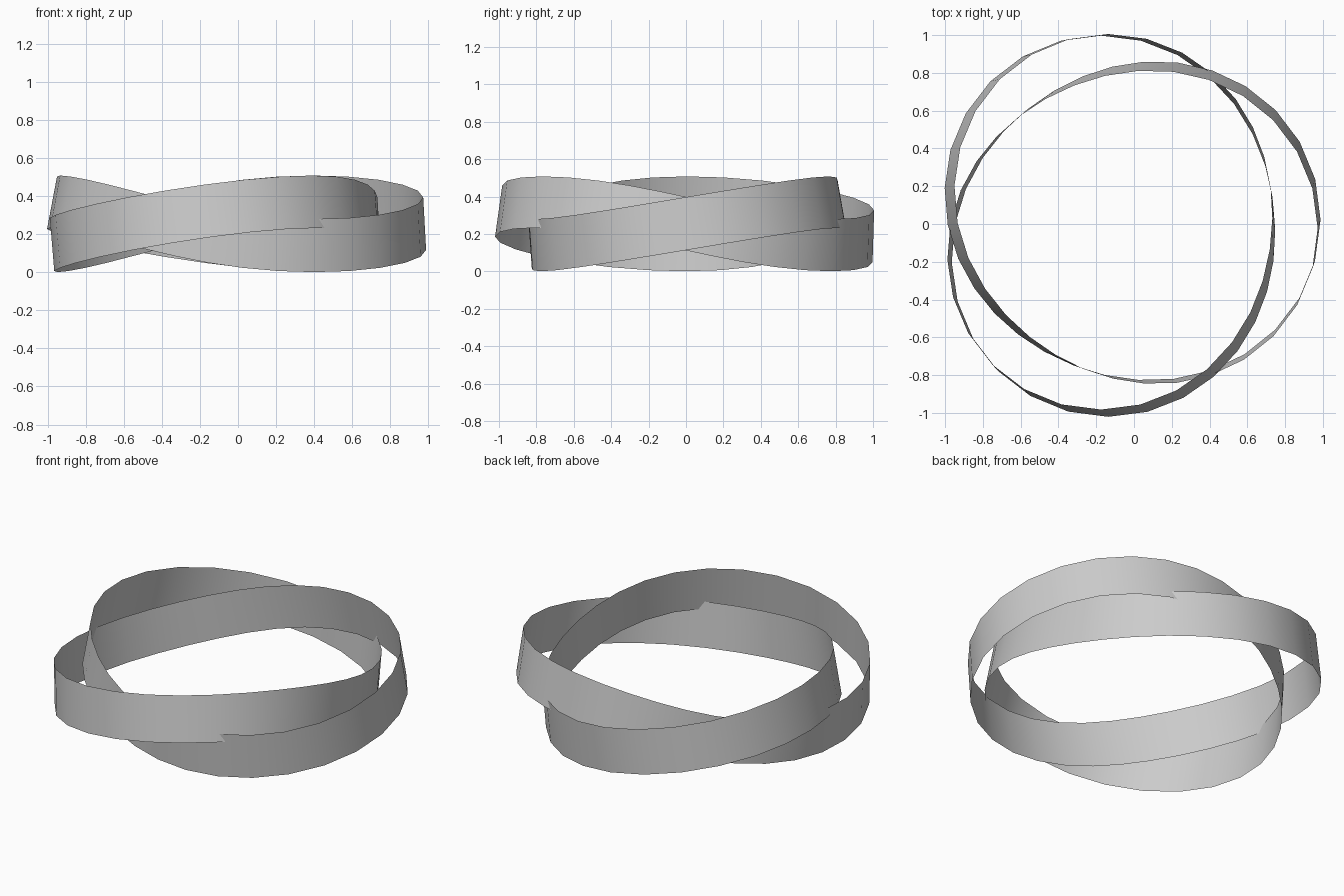
import bpy, bmesh
from math import cos, sin, pi
from mathutils import Vector

if "Cube" in bpy.data.objects:
    bpy.data.objects.remove(bpy.data.objects["Cube"])

STEPS = 60        # segments over the two full turns
WIDTH = 0.28      # ribbon width
CENTRE = Vector((-0.05, 0, 0.255))


def path(t):
    """Trefoil centre line: three ripples in two turns."""
    r = 0.91 + 0.12 * cos(1.5 * t)
    return CENTRE + Vector((r * cos(t), r * sin(t), 0.115 * sin(1.5 * t)))


def across(t):
    """Direction across the ribbon, square to the path with a slight lean."""
    tangent = (path(t + 0.01) - path(t - 0.01)).normalized()
    lean = -(0.015 + 0.04 * sin(1.5 * t)) / WIDTH
    d = Vector((lean * cos(t), lean * sin(t), 1))
    return (d - tangent * d.dot(tangent)).normalized()


# Closed ribbon band
bm = bmesh.new()
rows = []
for i in range(STEPS):
    t = 4 * pi * i / STEPS
    p, d = path(t), across(t) * WIDTH / 2
    rows.append((bm.verts.new(p - d), bm.verts.new(p + d)))
for i, (lo, hi) in enumerate(rows):
    lo2, hi2 = rows[(i + 1) % STEPS]
    bm.faces.new((lo, lo2, hi2, hi)).smooth = True

mesh = bpy.data.meshes.new("knotted_ribbon")
bm.to_mesh(mesh)
bm.free()
ribbon = bpy.data.objects.new("knotted_ribbon", mesh)
bpy.context.collection.objects.link(ribbon)
